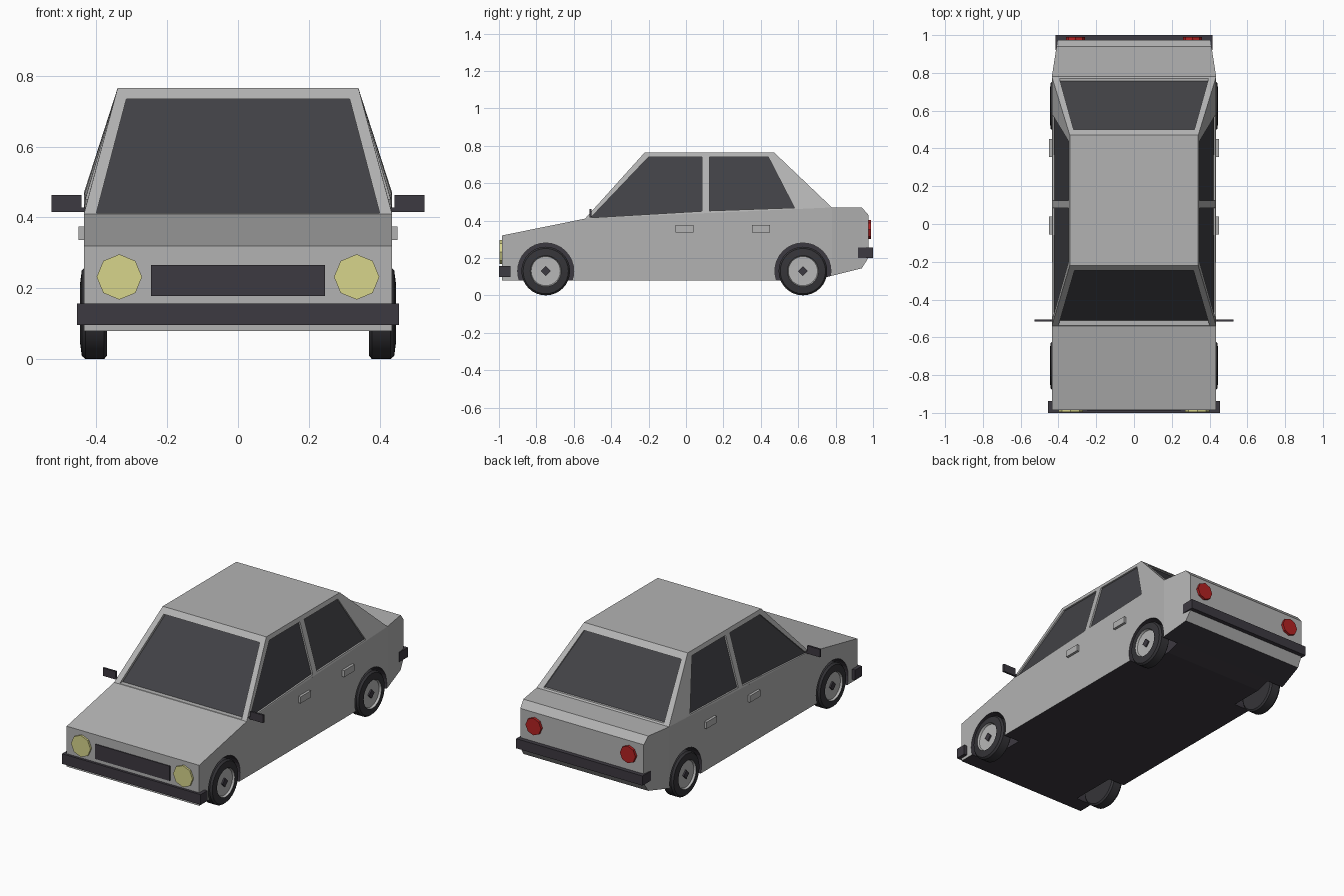
import bpy
import bmesh
import math
from mathutils import Matrix, Vector

if "Cube" in bpy.data.objects:
    bpy.data.objects.remove(bpy.data.objects["Cube"], do_unlink=True)


def material(name, r, g, b):
    m = bpy.data.materials.new(name)
    m.use_nodes = True
    m.diffuse_color = (r, g, b, 1)
    m.node_tree.nodes["Principled BSDF"].inputs["Base Color"].default_value = (r, g, b, 1)
    return m


PAINT = material("grey paint", .45, .45, .45)
TRIM = material("dark trim", .046, .041, .052)
GLASS = material("dark glass", .053, .053, .06)
TYRE = material("tyre rubber", .036, .035, .04)
HUB = material("wheel silver", .47, .47, .47)
YELLOW = material("headlight yellow", .68, .66, .26)
RED = material("tail light red", .45, .016, .016)


def finish(name, bm, *mats):
    """Clean up a bmesh and turn it into an object."""
    bmesh.ops.remove_doubles(bm, verts=bm.verts, dist=.0001)
    bmesh.ops.recalc_face_normals(bm, faces=bm.faces)
    mesh = bpy.data.meshes.new(name)
    bm.to_mesh(mesh)
    bm.free()
    for m in mats:
        mesh.materials.append(m)
    ob = bpy.data.objects.new(name, mesh)
    bpy.context.collection.objects.link(ob)
    return ob


def face(bm, points, index=0):
    f = bm.faces.new([bm.verts.new(p) for p in points])
    f.material_index = index


def box(name, mat, x, y, z):
    """Box from (low, high) ranges."""
    bm = bmesh.new()
    bmesh.ops.create_cube(bm, size=1)
    for v in bm.verts:
        v.co = [r[0] if c < 0 else r[1] for c, r in zip(v.co, (x, y, z))]
    return finish(name, bm, mat)


def disc(name, mat, centre, radius, depth, axis, sides):
    """Prism with its axis along X or Y."""
    bm = bmesh.new()
    bmesh.ops.create_cone(bm, cap_ends=True, segments=sides, radius1=radius,
                          radius2=radius, depth=depth)
    turn = Matrix.Rotation(math.pi / 2, 4, "Y" if axis == "X" else "X")
    bmesh.ops.transform(bm, matrix=Matrix.Translation(centre) @ turn, verts=bm.verts)
    return finish(name, bm, mat)


def select_only(ob):
    bpy.ops.object.select_all(action="DESELECT")
    ob.select_set(True)
    bpy.context.view_layer.objects.active = ob


SIDES = (("right", -1), ("left", 1))
AXLES = (("front", -.75), ("rear", .625))
AXLE_Z = .13

# Lower body: lofted through stations of y, bottom, top, half width
stations = [(-.985, .08, .32, .435), (-.54, .08, .41, .435), (.69, .08, .466, .435),
            (.78, .105, .47, .435), (.94, .145, .47, .41), (.975, .2, .43, .405)]
bm = bmesh.new()
rings = [[(-w, y, lo), (w, y, lo), (w, y, hi), (-w, y, hi)] for y, lo, hi, w in stations]
for a, b in zip(rings, rings[1:]):
    for i in range(4):
        j = (i + 1) % 4
        face(bm, [a[i], a[j], b[j], b[i]])
face(bm, rings[0])
face(bm, rings[-1])
body = finish("lower_body", bm, PAINT, TRIM)
for p in body.data.polygons:
    p.material_index = int(p.normal.z < -.8)

# Wheel wells cut out of the body, dark inside
for end, y in AXLES:
    for side, s in SIDES:
        cutter = disc("well_cutter", PAINT, (s * .43, y, AXLE_Z), .15, .2, "X", 32)
        cutter.data.materials.append(TRIM)
        for p in cutter.data.polygons:
            p.material_index = 1
        cutter.hide_render = True
        mod = body.modifiers.new("well", "BOOLEAN")
        mod.operation = "DIFFERENCE"
        mod.solver = "EXACT"
        mod.object = cutter
        select_only(body)
        bpy.ops.object.modifier_apply(modifier=mod.name)
        bpy.data.objects.remove(cutter, do_unlink=True)


# Cabin: framed panels with recessed glass
ROOF = .765


def belt(y):
    return .41 + .06 * (y + .54) / 1.32


def side_point(s, y, z):
    t = (z - belt(y)) / (ROOF - belt(y))
    return (s * (.435 - .095 * t), y, z)


def framed(bm, outer, inner, recess):
    deep = [Vector(p) + Vector(recess) for p in inner]
    for i in range(4):
        j = (i + 1) % 4
        face(bm, [outer[i], outer[j], inner[j], inner[i]])
        face(bm, [inner[i], inner[j], deep[j], deep[i]])
    face(bm, deep, 1)


def end_panel(bm, base_y, roof_y, low, high, w_low, w_high, recess):
    """Windscreen or rear window panel."""
    base_z = belt(base_y)

    def at(x, z):
        return (x, base_y + (roof_y - base_y) * (z - base_z) / (ROOF - base_z), z)

    outer = [at(-.435, base_z), at(.435, base_z), at(.34, ROOF), at(-.34, ROOF)]
    inner = [at(-w_low, low), at(w_low, low), at(w_high, high), at(-w_high, high)]
    framed(bm, outer, inner, (0, recess, 0))


bm = bmesh.new()
end_panel(bm, -.54, -.22, .412, .735, .4, .315, .028)
end_panel(bm, .78, .47, .478, .735, .395, .32, -.014)
MID = .105
for side, s in SIDES:
    front_outer = [(-.54, belt(-.54)), (MID, belt(MID)), (MID, ROOF), (-.22, ROOF)]
    front_inner = [(-.51, .415), (.085, .45), (.085, .74), (-.2, .74)]
    rear_outer = [(MID, belt(MID)), (.78, belt(.78)), (.47, ROOF), (MID, ROOF)]
    rear_inner = [(.125, .452), (.58, .468), (.44, .74), (.125, .74)]
    for outer, inner in ((front_outer, front_inner), (rear_outer, rear_inner)):
        framed(bm, [side_point(s, *p) for p in outer],
               [side_point(s, *p) for p in inner], (-s * .01, 0, 0))
for level in (belt, lambda y: ROOF):
    ys = (-.54, MID, .78) if level is belt else (-.22, MID, .47)
    face(bm, [side_point(1, y, level(y)) for y in ys]
         + [side_point(-1, y, level(y)) for y in reversed(ys)])
finish("cabin", bm, PAINT, GLASS)

# Bumpers and grille
box("front_bumper", TRIM, (-.455, .455), (-1, -.937), (.097, .157))
box("rear_bumper", TRIM, (-.415, .415), (.92, 1), (.2, .257))
box("grille", TRIM, (-.245, .245), (-.99, -.983), (.178, .266))

# Lights, mirrors and door handles
for side, s in SIDES:
    disc(side + "_headlight", YELLOW, (s * .335, -.987, .232), .064, .018, "Y", 8)
    disc(side + "_tail_light", RED, (s * .31, .979, .352), .051, .022, "Y", 8)
    box(side + "_mirror", TRIM, sorted((s * .442, s * .526)), (-.517, -.505), (.416, .463))
    box(side + "_mirror_arm", TRIM, sorted((s * .42, s * .445)), (-.516, -.506), (.416, .428))
    for door, y in (("front", -.007), ("rear", .402)):
        box(f"{side}_{door}_handle", PAINT, sorted((s * .43, s * .45)),
            (y - .048, y + .048), (.336, .375))

# Wheels: lathed tyre and hub with a four-sided centre cap
profile = [(0, .37), (.12, .37), (.13, .378), (.13, .43), (.121, .441),
           (.083, .446), (.078, .434), (0, .432)]
STEPS = 32
for end, y in AXLES:
    for side, s in SIDES:
        bm = bmesh.new()
        verts = [bm.verts.new((s * x, y, AXLE_Z + r)) for r, x in profile]
        edges = [bm.edges.new(pair) for pair in zip(verts, verts[1:])]
        bmesh.ops.spin(bm, geom=verts + edges, cent=(0, y, AXLE_Z), axis=(1, 0, 0),
                       angle=math.tau, steps=STEPS)
        wheel = finish(f"{end}_{side}_wheel", bm, TYRE, HUB)
        for p in wheel.data.polygons:
            c = p.center
            radius = math.hypot(c.y - y, c.z - AXLE_Z)
            p.material_index = int(radius < .081 and abs(c.x) > .42)
        select_only(wheel)
        bpy.ops.object.shade_smooth_by_angle(angle=math.radians(35))
        disc(f"{end}_{side}_hub_cap", TRIM, (s * .435, y, AXLE_Z), .026, .012, "X", 4)
